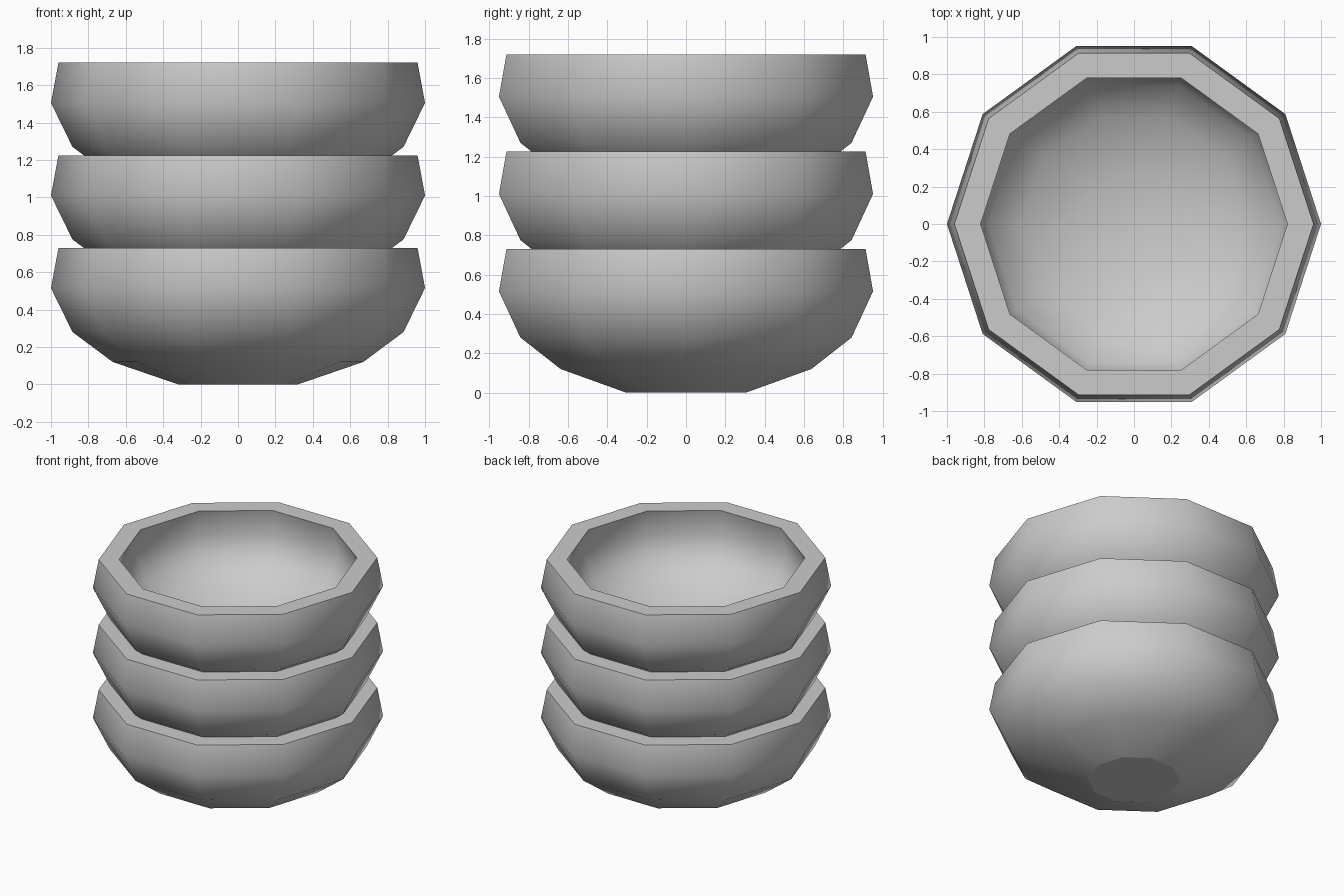
import bpy, bmesh
from math import cos, sin, tau

if "Cube" in bpy.data.objects:
    bpy.data.objects.remove(bpy.data.objects["Cube"])

SIDES = 10
STEP = 0.495
# radius, height: from outer base up to the rim, then down the inside
OUTER = [(0.32, 0.0), (0.67, 0.12), (0.885, 0.28), (1.0, 0.515), (0.96, 0.73)]
INNER = [(0.82, 0.73), (0.86, 0.535), (0.78, 0.37), (0.60, 0.245), (0.297, 0.14)]


def make_bowl(name, z):
    bm = bmesh.new()
    rings = [[bm.verts.new((r * cos(tau * i / SIDES), r * sin(tau * i / SIDES), h))
              for i in range(SIDES)] for r, h in OUTER + INNER]
    rim = len(OUTER) - 1
    # walls, with a flat-shaded rim
    for k, (a, b) in enumerate(zip(rings, rings[1:])):
        for i in range(SIDES):
            j = (i + 1) % SIDES
            face = bm.faces.new((a[i], a[j], b[j], b[i]))
            face.smooth = k != rim
    # flat underside and inner floor
    bm.faces.new(rings[0][::-1])
    bm.faces.new(rings[-1]).smooth = True
    # crisp edges around the rim and foot
    for ring in (rings[0], rings[rim], rings[rim + 1]):
        for i in range(SIDES):
            bm.edges.get((ring[i], ring[(i + 1) % SIDES])).smooth = False
    bmesh.ops.recalc_face_normals(bm, faces=bm.faces)
    mesh = bpy.data.meshes.new(name)
    bm.to_mesh(mesh)
    bm.free()
    obj = bpy.data.objects.new(name, mesh)
    obj.location.z = z
    bpy.context.collection.objects.link(obj)


# stack of three identical bowls
for n, name in enumerate(("bottom_bowl", "middle_bowl", "top_bowl")):
    make_bowl(name, n * STEP)
